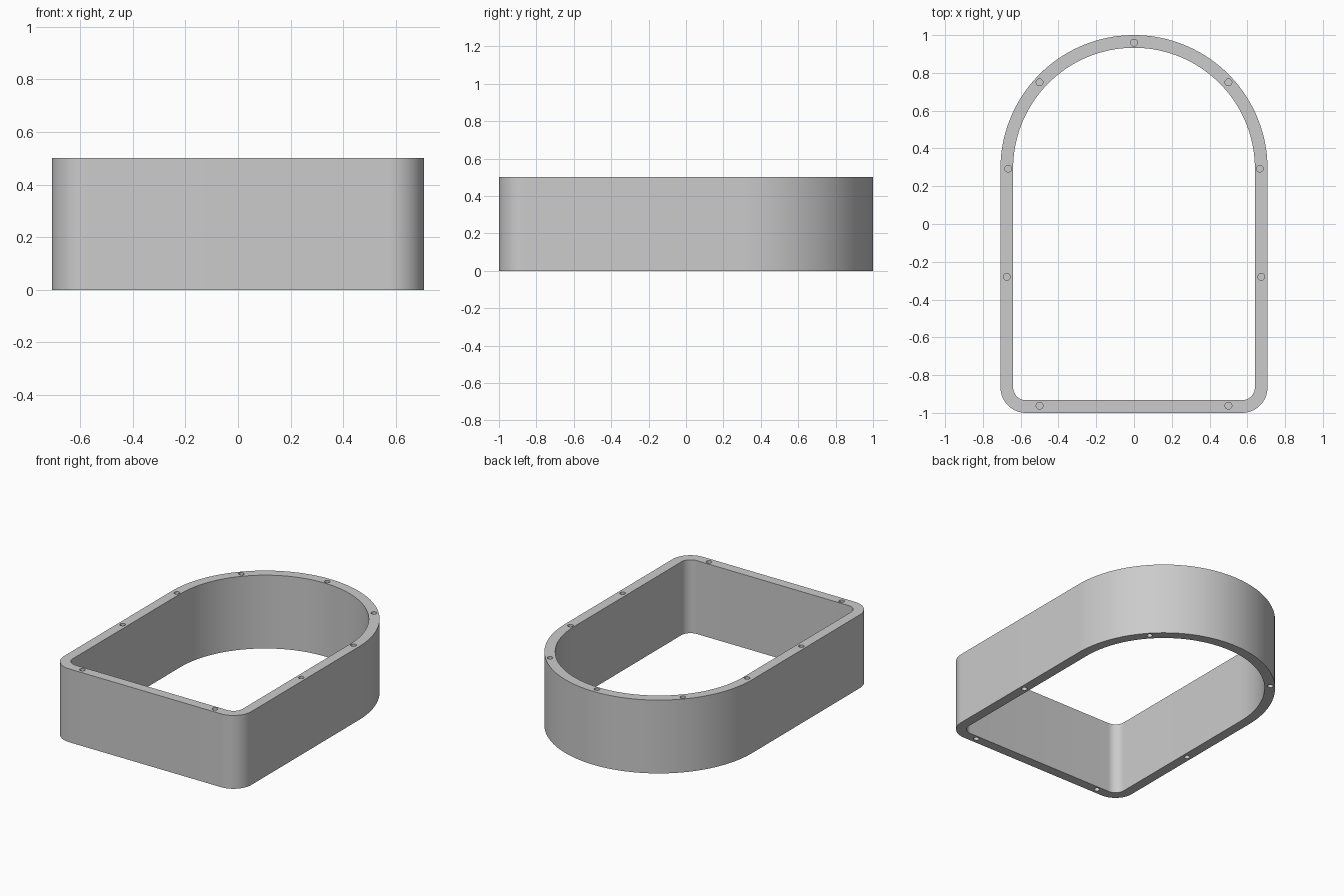
import bpy, bmesh
from math import sin, cos, pi, radians
from mathutils import Matrix

cube = bpy.data.objects.get("Cube")
if cube:
    bpy.data.objects.remove(cube, do_unlink=True)

HALF_W, HEIGHT, WALL = 0.707, 0.5, 0.067
CORNER_R = 0.135
HOLE_R, HOLE_DEPTH = 0.018, 0.1

grey = bpy.data.materials.new("light grey")
grey.use_nodes = True
grey.diffuse_color = (0.6, 0.6, 0.6, 1)
grey.node_tree.nodes["Principled BSDF"].inputs["Base Color"].default_value = (0.6, 0.6, 0.6, 1)


def arc(cx, cy, r, start, end, steps):
    angles = [start + (end - start) * i / steps for i in range(steps + 1)]
    return [(cx + r * cos(a), cy + r * sin(a)) for a in angles]


def outline(inset):
    # Round back, straight sides, small rounded front corners
    cx, cy = HALF_W - CORNER_R, CORNER_R - 1
    r = CORNER_R - inset
    return (arc(0, 1 - HALF_W, HALF_W - inset, 0, pi, 96)
            + arc(-cx, cy, r, pi, 1.5 * pi, 16)
            + arc(cx, cy, r, 1.5 * pi, 2 * pi, 16))


def make_object(name, bm):
    bmesh.ops.recalc_face_normals(bm, faces=bm.faces)
    mesh = bpy.data.meshes.new(name)
    bm.to_mesh(mesh)
    bm.free()
    mesh.materials.append(grey)
    obj = bpy.data.objects.new(name, mesh)
    bpy.context.collection.objects.link(obj)
    return obj


# Arched frame wall: four rings joined into a closed tube
bm = bmesh.new()
rings = [[bm.verts.new((x, y, z)) for x, y in outline(inset)]
         for inset, z in ((0, 0), (0, HEIGHT), (WALL, HEIGHT), (WALL, 0))]
count = len(rings[0])
for k in range(4):
    a, b = rings[k], rings[(k + 1) % 4]
    for i in range(count):
        j = (i + 1) % count
        bm.faces.new((a[i], a[j], b[j], b[i]))
frame = make_object("arched_frame", bm)

# Screw holes: shared by both rims, plus extra ones in the top rim
both = [(s * x, y) for s in (-1, 1) for x, y in ((0.5, 0.75), (0.674, -0.28), (0.5, -0.962))]
top_only = [(0, 0.96), (-0.666, 0.293), (0.666, 0.293)]
bm = bmesh.new()
for points, z in ((both + top_only, HEIGHT), (both, 0)):
    for x, y in points:
        bmesh.ops.create_cone(bm, cap_ends=True, segments=24, radius1=HOLE_R, radius2=HOLE_R,
                              depth=2 * HOLE_DEPTH, matrix=Matrix.Translation((x, y, z)))
cutter = make_object("screw_hole_cutter", bm)
cutter.hide_render = True

# Cut the holes, then discard the cutter
bpy.ops.object.select_all(action="DESELECT")
frame.select_set(True)
bpy.context.view_layer.objects.active = frame
cut = frame.modifiers.new("screw_holes", "BOOLEAN")
cut.operation = "DIFFERENCE"
cut.solver = "EXACT"
cut.object = cutter
bpy.ops.object.modifier_apply(modifier=cut.name)
bpy.data.objects.remove(cutter, do_unlink=True)
bpy.ops.object.shade_smooth_by_angle(angle=radians(30))
